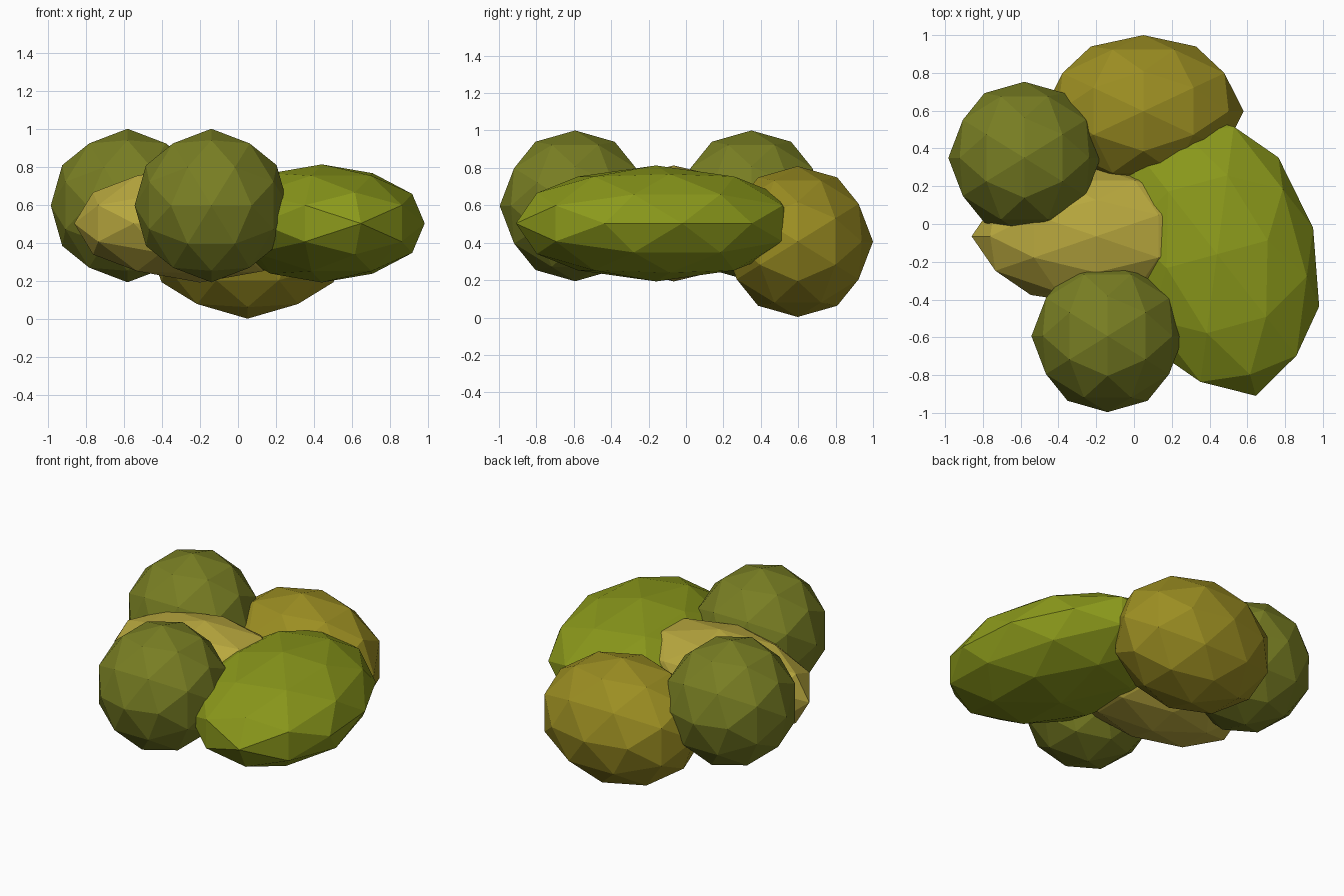
import bpy, bmesh, math
from mathutils import Vector, Matrix

if "Cube" in bpy.data.objects:
    bpy.data.objects.remove(bpy.data.objects["Cube"])

PHI = (1 + math.sqrt(5)) / 2


def sphere_points():
    """Unit, once-subdivided icosahedron aligned to the axes (42 points)."""
    s = (1, -1)
    base = [(a, b * PHI, 0) for a in s for b in s]
    base += [(a, 0, 0) for a in s]
    base += [(a * PHI, b, c / PHI) for a in s for b in s for c in s]
    pts = []
    for p in base:
        for k in range(3):
            # cyclic permutations share the icosahedral symmetry
            pts.append(Vector((p[-k % 3], p[(1 - k) % 3], p[(2 - k) % 3])).normalized())
    # edge midpoints must sit between the icosahedron corners
    corners = pts[:12]
    mids = [(u + v).normalized() for i, u in enumerate(corners)
            for v in corners[:i] if u.dot(v) > 0.4]
    return corners + mids


def material(name, rgb):
    m = bpy.data.materials.new(name)
    m.diffuse_color = (*rgb, 1)
    m.use_nodes = True
    m.node_tree.nodes["Principled BSDF"].inputs["Base Color"].default_value = m.diffuse_color
    return m


def clump(name, loc, radii, mat, turn=0):
    """Faceted ellipsoid leaf clump."""
    bm = bmesh.new()
    for p in sphere_points():
        bm.verts.new(p)
    bmesh.ops.convex_hull(bm, input=bm.verts[:])
    bmesh.ops.transform(bm, matrix=Matrix.Diagonal((*radii, 1)), verts=bm.verts[:])
    bmesh.ops.recalc_face_normals(bm, faces=bm.faces[:])
    me = bpy.data.meshes.new(name)
    bm.to_mesh(me)
    bm.free()
    me.materials.append(mat)
    ob = bpy.data.objects.new(name, me)
    ob.location = loc
    ob.rotation_euler.z = math.radians(turn)
    bpy.context.collection.objects.link(ob)
    return ob


olive = material("olive", (0.19, 0.21, 0.017))
lime = material("lime", (0.26, 0.32, 0.011))
ochre = material("ochre", (0.33, 0.27, 0.016))
straw = material("straw", (0.48, 0.39, 0.048))

# round clumps
for name, loc in (("back_left_clump", (-0.58, 0.35, 0.597)),
                  ("front_clump", (-0.14, -0.593, 0.597))):
    clump(name, loc, (0.403, 0.403, 0.403), olive)

# stretched clumps
clump("back_clump", (0.05, 0.597, 0.406), (0.53, 0.403, 0.403), ochre)
clump("right_clump", (0.44, -0.16, 0.503), (0.777, 0.527, 0.31), lime, turn=-74.7)
clump("middle_clump", (-0.20, -0.065, 0.503), (0.66, 0.365, 0.31), straw)
